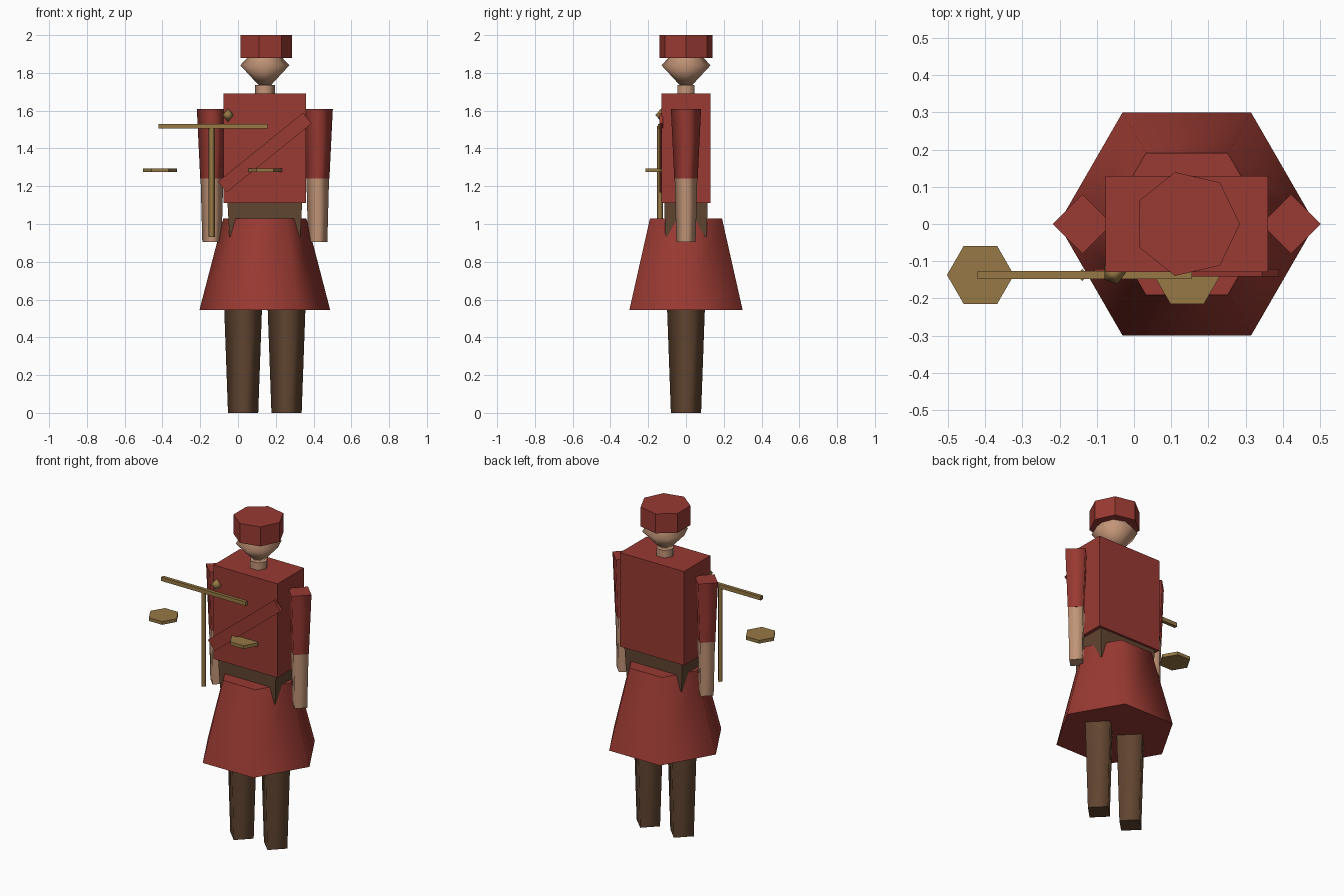
import bpy, bmesh, math
from mathutils import Matrix

if "Cube" in bpy.data.objects:
    bpy.data.objects.remove(bpy.data.objects["Cube"], do_unlink=True)

CX = 0.142        # body axis
GY = -0.137       # plane of the weighing scales


def material(name, color):
    m = bpy.data.materials.new(name)
    m.use_nodes = True
    m.diffuse_color = (*color, 1)
    m.node_tree.nodes["Principled BSDF"].inputs["Base Color"].default_value = (*color, 1)
    return m


RED = material("red cloth", (0.32, 0.042, 0.032))
BROWN = material("brown leather", (0.12, 0.06, 0.03))
SKIN = material("skin", (0.54, 0.30, 0.185))
GOLD = material("brass", (0.31, 0.19, 0.06))


def finish(name, bm, mat):
    bmesh.ops.recalc_face_normals(bm, faces=bm.faces)
    mesh = bpy.data.meshes.new(name)
    bm.to_mesh(mesh)
    bm.free()
    mesh.materials.append(mat)
    obj = bpy.data.objects.new(name, mesh)
    bpy.context.collection.objects.link(obj)
    return obj


def lathe(name, mat, x, y, rings, sides, smooth=True):
    """Stack of (radius, z) rings, first corner on +x; radius 0 makes a tip."""
    bm = bmesh.new()
    loops = []
    for r, z in rings:
        n = sides if r else 1
        loops.append([bm.verts.new((x + r * math.cos(math.tau * i / sides),
                                    y + r * math.sin(math.tau * i / sides), z))
                      for i in range(n)])
    for a, b in zip(loops, loops[1:]):
        for i in range(sides):
            j = (i + 1) % sides
            corners = [a[i % len(a)], a[j % len(a)], b[j % len(b)], b[i % len(b)]]
            bm.faces.new(list(dict.fromkeys(corners))).smooth = smooth
    for end in (loops[0], loops[-1]):
        if len(end) > 1:
            bm.faces.new(end)      # flat caps
    return finish(name, bm, mat)


def box(name, mat, center, size, tilt=0, taper=1):
    """Box with an optional tilt about y and a narrower bottom."""
    bm = bmesh.new()
    bmesh.ops.create_cube(bm, size=1)
    for v in bm.verts:
        k = taper if v.co.z < 0 else 1
        v.co.x *= size[0] * k
        v.co.y *= size[1] * k
        v.co.z *= size[2]
    bm.transform(Matrix.Translation(center) @ Matrix.Rotation(-tilt, 4, "Y"))
    return finish(name, bm, mat)


# Legs and arms
for side, s in (("left", 1), ("right", -1)):
    lathe(side + "_leg", BROWN, CX + s * 0.115, 0, [(0.08, 0), (0.114, 0.94)], 4)
    arm_x = CX + s * 0.28
    lathe(side + "_sleeve", RED, arm_x, 0, [(0.062, 1.24), (0.08, 1.61)], 4)
    lathe(side + "_forearm", SKIN, arm_x, 0, [(0.051, 0.905), (0.06, 1.24)], 4)

# Skirt, hips and torso
lathe("skirt", RED, CX, 0, [(0.346, 0.545), (0.22, 1.03)], 6)
box("hips", BROWN, (CX, 0, 1.02), (0.395, 0.23, 0.18), taper=0.95)
box("torso", RED, (CX, 0, 1.4), (0.437, 0.258, 0.58))
box("sash", RED, (CX, -0.131, 1.378), (0.58, 0.021, 0.073), tilt=math.radians(39))

# Neck, head and hat
lathe("neck", SKIN, CX, 0, [(0.053, 1.68), (0.053, 1.735)], 6)
lathe("head", SKIN, CX, 0, [(0, 1.70), (0.13, 1.84), (0, 1.98)], 8)
lathe("hat", RED, CX, 0, [(0.143, 1.88), (0.143, 2.0)], 7, smooth=False)

# Weighing scales
lathe("scale_post", GOLD, -0.139, GY, [(0.016, 0.93), (0.016, 1.52)], 4)
box("scale_beam", GOLD, (-0.133, GY, 1.518), (0.577, 0.021, 0.024))
for side, x in (("left", 0.143), ("right", -0.413)):
    lathe(side + "_pan", GOLD, x, GY, [(0.09, 1.275), (0.09, 1.295)], 6, smooth=False)
lathe("scale_knob", GOLD, -0.054, -0.131, [(0, 1.54), (0.032, 1.577), (0, 1.612)], 5)
